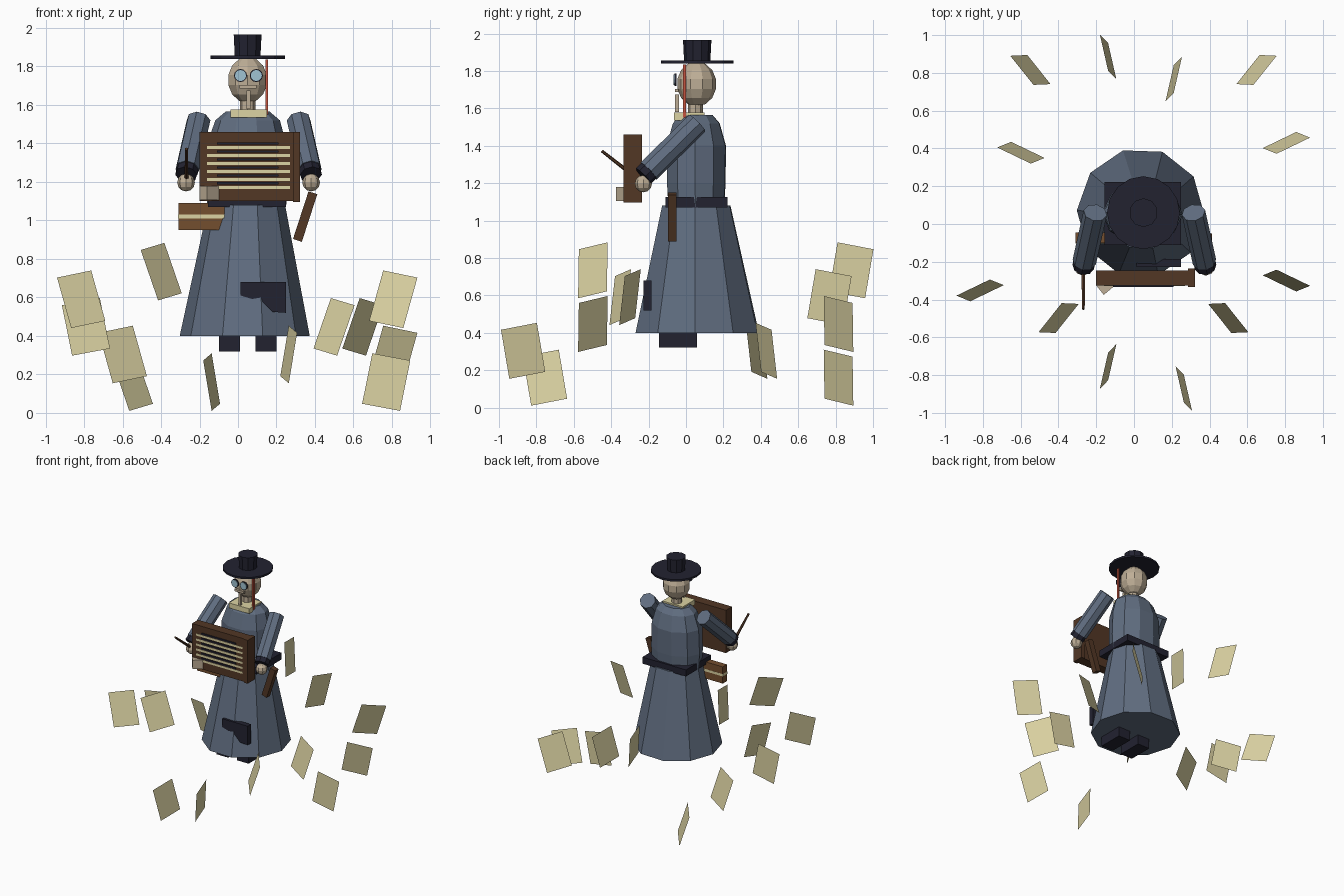
import bpy, bmesh, math
from mathutils import Vector, Matrix

if "Cube" in bpy.data.objects:
    bpy.data.objects.remove(bpy.data.objects["Cube"])

CX, CY = 0.05, 0.065  # figure axis


def mat(name, r, g, b):
    m = bpy.data.materials.new(name)
    lin = [c / 12.92 if c < 0.04 else ((c + 0.055) / 1.055) ** 2.4 for c in (r / 255, g / 255, b / 255)]
    m.diffuse_color = (*lin, 1)
    m.use_nodes = True
    m.node_tree.nodes["Principled BSDF"].inputs["Base Color"].default_value = m.diffuse_color
    return m


COAT = mat("slate_blue", 96, 109, 128)
DARK = mat("dark_navy", 34, 34, 48)
SKIN = mat("pale_tan", 190, 174, 150)
CREAM = mat("cream_paper", 220, 211, 163)
GLASS = mat("pale_blue_glass", 160, 196, 212)
WOOD = mat("dark_wood", 82, 55, 37)
LEATHER = mat("brown_leather", 116, 78, 47)
RED = mat("red", 196, 84, 64)


def finish(name, bm, m):
    bmesh.ops.recalc_face_normals(bm, faces=bm.faces)
    me = bpy.data.meshes.new(name)
    bm.to_mesh(me)
    bm.free()
    me.materials.append(m)
    ob = bpy.data.objects.new(name, me)
    bpy.context.collection.objects.link(ob)
    return ob


def box(name, x0, x1, y0, y1, z0, z1, m, roll=0.0):
    """Box from its limits, optionally rolled about the y axis."""
    bm = bmesh.new()
    bmesh.ops.create_cube(bm, size=1)
    mid = Vector(((x0 + x1) / 2, (y0 + y1) / 2, (z0 + z1) / 2))
    mx = Matrix.Translation(mid) @ Matrix.Rotation(roll, 4, 'Y') @ Matrix.Diagonal((x1 - x0, y1 - y0, z1 - z0, 1))
    bm.transform(mx)
    return finish(name, bm, m)


def rod(name, a, b, r0, r1, sides, m):
    """Tapered prism between two points."""
    a, b = Vector(a), Vector(b)
    bm = bmesh.new()
    bmesh.ops.create_cone(bm, cap_ends=True, segments=sides, radius1=r0, radius2=r1, depth=(b - a).length)
    q = (b - a).to_track_quat('Z', 'Y').to_matrix().to_4x4()
    bm.transform(Matrix.Translation((a + b) / 2) @ q)
    return finish(name, bm, m)


def loft(name, rings, sides, start, m):
    """Stack of elliptical rings (cx, cy, rx, ry, z), capped."""
    bm = bmesh.new()
    loops = []
    for cx, cy, rx, ry, z in rings:
        angs = [math.radians(start) + i * math.tau / sides for i in range(sides)]
        loops.append([bm.verts.new((cx + rx * math.cos(t), cy + ry * math.sin(t), z)) for t in angs])
    for lo, hi in zip(loops, loops[1:]):
        for i in range(sides):
            j = (i + 1) % sides
            bm.faces.new((lo[i], lo[j], hi[j], hi[i]))
    bm.faces.new(loops[0][::-1])
    bm.faces.new(loops[-1])
    return finish(name, bm, m)


def prism(name, pts, axis, lo, hi, m):
    """Extrude an outline: axis 'y' takes (x, z) points, axis 'z' takes (x, y)."""
    bm = bmesh.new()
    put = (lambda p, d: (p[0], d, p[1])) if axis == 'y' else (lambda p, d: (p[0], p[1], d))
    a = [bm.verts.new(put(p, lo)) for p in pts]
    b = [bm.verts.new(put(p, hi)) for p in pts]
    bm.faces.new(a)
    bm.faces.new(b)
    for i in range(len(pts)):
        j = (i + 1) % len(pts)
        bm.faces.new((a[i], a[j], b[j], b[i]))
    return finish(name, bm, m)


# Skirt, torso, belt, collar and shoes
loft("skirt", [(0.035, 0.06, 0.338, 0.343, 0.40), (0.045, 0.055, 0.20, 0.19, 1.08)], 10, 106, COAT)
loft("torso", [(0.045, 0.055, 0.205, 0.155, 1.07), (0.045, 0.055, 0.213, 0.163, 1.20),
               (0.045, 0.055, 0.205, 0.165, 1.40), (0.05, 0.055, 0.168, 0.13, 1.52),
               (0.05, 0.055, 0.115, 0.09, 1.565)], 10, 106, COAT)
box("belt", -0.155, 0.25, -0.11, 0.222, 1.07, 1.125, DARK)
box("collar", -0.04, 0.15, -0.065, 0.10, 1.535, 1.577, CREAM)
for side, x in (("left", -0.10), ("right", 0.09)):
    box(side + "_shoe", x, x + 0.11, -0.145, 0.06, 0.32, 0.42, DARK)

# Patch on the skirt front
prism("skirt_patch", [(0.013, 0.68), (0.25, 0.68), (0.25, 0.52), (0.18, 0.525), (0.13, 0.575), (0.013, 0.61)],
      'y', -0.228, -0.185, DARK)

# Head and face
bm = bmesh.new()
bmesh.ops.create_uvsphere(bm, u_segments=10, v_segments=7, radius=1)
bm.transform(Matrix.Translation((CX, 0.057, 1.73)) @ Matrix.Diagonal((0.108, 0.106, 0.12, 1)))
finish("head", bm, SKIN)
rod("neck", (CX, 0.05, 1.55), (CX, 0.05, 1.64), 0.04, 0.04, 8, SKIN)
for side, x in (("left", 0.013), ("right", 0.095)):
    rod(side + "_lens_rim", (x, -0.052, 1.753), (x, -0.062, 1.753), 0.034, 0.034, 12, DARK)
    rod(side + "_lens", (x, -0.056, 1.753), (x, -0.066, 1.753), 0.029, 0.029, 12, GLASS)
box("moustache", 0.008, 0.095, -0.06, -0.04, 1.686, 1.704, SKIN)
box("goatee", 0.044, 0.065, -0.058, -0.038, 1.58, 1.675, SKIN)
box("red_marker", 0.142, 0.156, -0.016, 0.0, 1.55, 1.835, RED)

# Hat
rod("hat_brim", (CX, CY - 0.005, 1.84), (CX, CY - 0.005, 1.856), 0.193, 0.193, 16, DARK)
rod("hat_crown", (CX, CY - 0.005, 1.85), (CX, CY - 0.005, 1.965), 0.07, 0.076, 10, DARK)

# Arms, cuffs and hands, mirrored about the figure axis
for side, s in (("left", -1), ("right", 1)):
    sh = Vector((0.055 + s * 0.26, 0.06, 1.52))
    wr = Vector((0.055 + s * 0.318, -0.20, 1.265))
    rod(side + "_sleeve", sh, wr, 0.063, 0.063, 8, COAT)
    d = (wr - sh).normalized()
    rod(side + "_cuff", wr - d * 0.012, wr + d * 0.04, 0.058, 0.058, 8, DARK)
    bm = bmesh.new()
    bmesh.ops.create_uvsphere(bm, u_segments=8, v_segments=6, radius=0.046)
    bm.transform(Matrix.Translation((0.055 + s * 0.325, -0.228, 1.197)))
    finish(side + "_hand", bm, SKIN)

# Pen
rod("pen", (-0.268, -0.23, 1.20), (-0.268, -0.45, 1.372), 0.012, 0.008, 6, WOOD)

# Large ledger with ruled writing
box("ledger", -0.20, 0.295, -0.325, -0.245, 1.10, 1.46, WOOD)
box("ledger_spine", 0.287, 0.323, -0.333, -0.236, 1.097, 1.46, WOOD)
for i in range(6):
    z = 1.40 - i * 0.0415
    box("written_line", -0.11, 0.21, -0.333, -0.325, z - 0.006, z + 0.006, DARK)
    box("page_strip", -0.16, 0.27, -0.327, -0.324, z - 0.030, z - 0.013, CREAM)
prism("ledger_corner", [(-0.20, -0.325), (-0.10, -0.325), (-0.16, -0.375)], 'z', 1.105, 1.18, SKIN)

# Books hanging from the belt
box("left_book", -0.31, -0.07, -0.10, -0.045, 0.95, 1.09, LEATHER)
box("left_book_strap", -0.311, -0.069, -0.104, -0.044, 1.01, 1.03, CREAM)
box("right_book", 0.325, 0.373, -0.095, -0.05, 0.89, 1.15, WOOD, roll=math.radians(18))

# Loose sheets circling the figure at stepped heights and distances
for k in range(14):
    t = k * math.tau / 14
    radial = Vector((math.cos(t), math.sin(t), 0))
    perp = Vector((-math.sin(t), math.cos(t), 0))
    mid = Vector((CX, CY, 0.16 + 0.1435 * (k % 5))) + radial * (0.72 + 0.12 * (k % 3))
    u = (radial * 0.197 - Vector((0, 0, 0.037))) / 2
    v = (radial * 0.053 - perp * 0.075 * math.sin(2 * t) + Vector((0, 0, 0.262))) / 2
    bm = bmesh.new()
    bm.faces.new([bm.verts.new(mid + a * u + b * v) for a, b in ((-1, -1), (1, -1), (1, 1), (-1, 1))])
    finish("loose_sheet", bm, CREAM)
